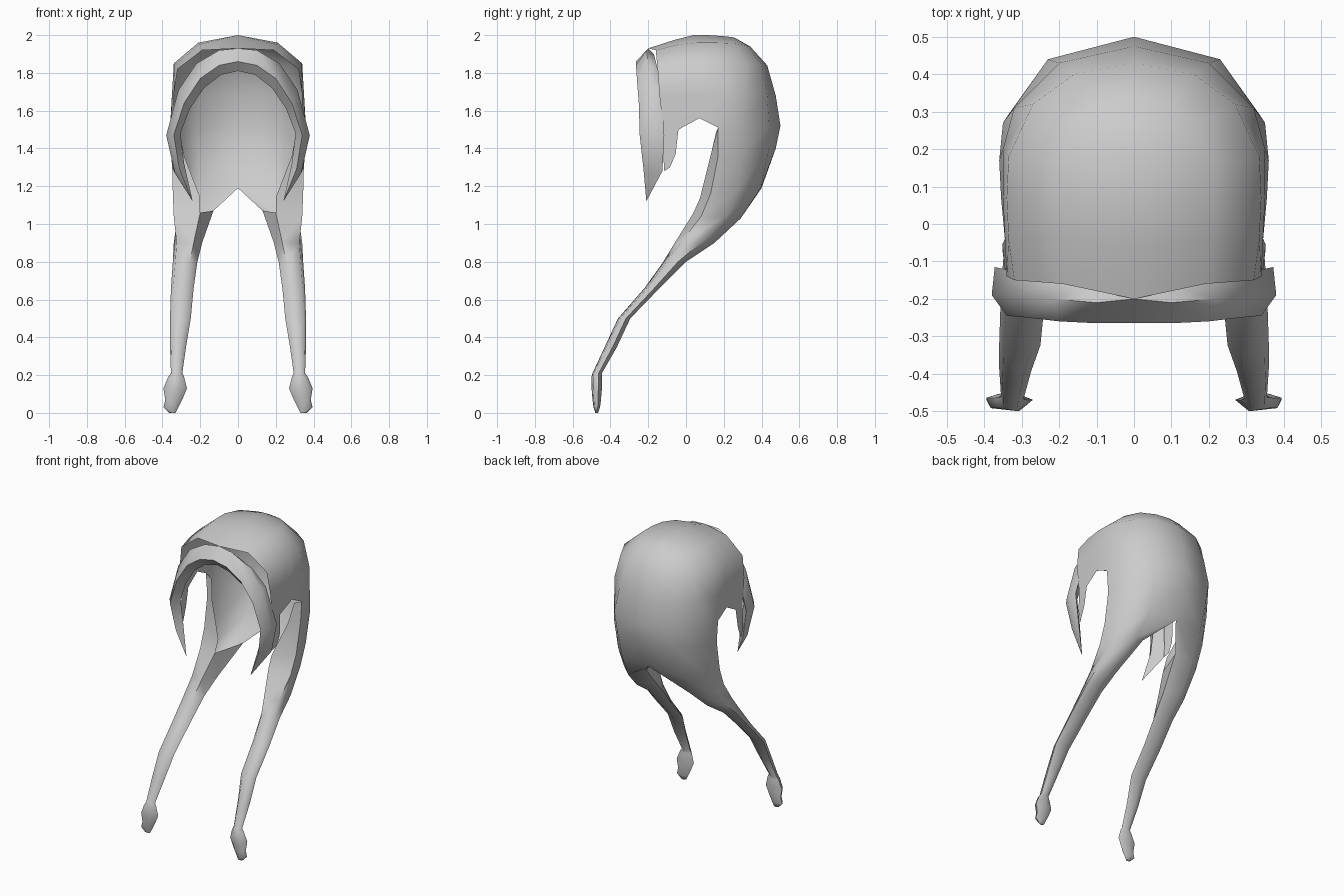
import bpy, bmesh

mat = bpy.data.materials.new("plain grey")
mat.diffuse_color = (0.6, 0.6, 0.6, 1)


def loft(bm, rows, closed=False):
    """Skin neighbouring rows of points with quads."""
    vs = [[bm.verts.new(p) for p in r] for r in rows]
    n = len(rows[0])
    for a, b in zip(vs, vs[1:]):
        for i in range(n if closed else n - 1):
            j = (i + 1) % n
            bm.faces.new((a[i], a[j], b[j], b[i]))
    return vs


def finish(name, bm, angle):
    """Mirror the half across x, weld the seam and smooth it."""
    bmesh.ops.remove_doubles(bm, verts=bm.verts, dist=0.0005)
    geo = bm.verts[:] + bm.edges[:] + bm.faces[:]
    bmesh.ops.mirror(bm, geom=geo, axis='X', merge_dist=0.0005)
    bmesh.ops.remove_doubles(bm, verts=bm.verts, dist=0.0005)
    bmesh.ops.recalc_face_normals(bm, faces=bm.faces)
    me = bpy.data.meshes.new(name)
    bm.to_mesh(me)
    bm.free()
    me.materials.append(mat)
    ob = bpy.data.objects.new(name, me)
    bpy.context.collection.objects.link(ob)
    bpy.ops.object.select_all(action='DESELECT')
    bpy.context.view_layer.objects.active = ob
    ob.select_set(True)
    bpy.ops.object.shade_smooth_by_angle(angle=angle)


# Hair cap: U-shaped rows from the crown ridge down to ear height,
# each running from the centre back round the side to the front edge
bm = bmesh.new()
ear_row = [(0, .5, 1.52), (.23, .44, 1.52), (.35, .27, 1.52), (.36, .17, 1.51),
           (.355, .07, 1.56), (.345, -.04, 1.50), (.34, -.12, 1.5)]
loft(bm, [
    [(0, .26, 1.985), (0, .24, 1.99), (0, .19, 1.995), (0, .12, 2), (0, .04, 2),
     (0, -.06, 1.975), (0, -.2, 1.93)],
    [(0, .34, 1.94), (.09, .32, 1.945), (.17, .26, 1.955), (.21, .16, 1.96),
     (.21, .06, 1.96), (.205, -.04, 1.95), (.19, -.16, 1.92)],
    [(0, .43, 1.84), (.16, .40, 1.84), (.27, .32, 1.84), (.335, .18, 1.85),
     (.34, .07, 1.85), (.335, -.04, 1.84), (.32, -.15, 1.82)],
    [(0, .475, 1.68), (.2, .43, 1.68), (.32, .31, 1.68), (.35, .2, 1.68),
     (.35, .07, 1.68), (.345, -.04, 1.68), (.34, -.14, 1.68)],
    ear_row])

# Sideburn in front of the ear
loft(bm, [ear_row[5:], [(.352, -.055, 1.37), (.345, -.12, 1.36)],
          [(.35, -.085, 1.3), (.335, -.115, 1.28)]])

# Back hair, curling in at its front edge
back = [ear_row[:4] + [(.31, .16, 1.49)],
        [(0, .475, 1.40), (.21, .44, 1.40), (.33, .3, 1.38), (.35, .17, 1.36), (.285, .13, 1.36)],
        [(0, .40, 1.19), (.2, .395, 1.19), (.32, .27, 1.18), (.345, .13, 1.16), (.2, .075, 1.14)]]
ring = [(.13, .24, 1.07), (.23, .29, 1.03), (.32, .21, 1.04), (.34, .08, 1.04), (.2, .04, 1.06)]
loft(bm, back + [ring])


# Long tail, ending in a small tuft: z, inner x, outer x, front y, back y
def section(z, x0, x1, yf, yb):
    w, d = x1 - x0, yb - yf
    return [(x0, yf + .55 * d, z), (x0 + .5 * w, yb, z), (x1, yf + .65 * d, z),
            (x1 - .1 * w, yf + .15 * d, z), (x0 + .3 * w, yf, z)]


tail = [(.9, .19, .34, -.06, .15), (.8, .215, .345, -.12, 0), (.66, .235, .355, -.22, -.14),
        (.5, .25, .36, -.36, -.295), (.35, .275, .36, -.43, -.365),
        (.21, .295, .355, -.495, -.445), (.19, .285, .37, -.5, -.445),
        (.13, .27, .395, -.5, -.445), (.07, .295, .385, -.495, -.45),
        (.03, .315, .395, -.49, -.455), (0, .33, .365, -.48, -.465)]
rings = loft(bm, [ring] + [section(*t) for t in tail], closed=True)
bm.faces.new(rings[-1])
finish("hair_cap_and_tails", bm, 1.2)

# Rolled fringe framing the face: back, outer, front and inner point per station
bm = bmesh.new()
fringe = [
    [(0, -.17, 1.9), (0, -.2, 1.93), (0, -.265, 1.86), (0, -.22, 1.81)],
    [(.1, -.165, 1.88), (.1, -.21, 1.92), (.1, -.265, 1.84), (.09, -.225, 1.79)],
    [(.21, -.15, 1.82), (.22, -.2, 1.85), (.2, -.26, 1.77), (.18, -.21, 1.72)],
    [(.3, -.13, 1.71), (.315, -.19, 1.71), (.285, -.25, 1.64), (.255, -.19, 1.61)],
    [(.372, -.115, 1.47), (.38, -.19, 1.47), (.34, -.245, 1.47), (.305, -.18, 1.48)],
    [(.34, -.125, 1.28), (.335, -.18, 1.27), (.31, -.225, 1.29), (.285, -.18, 1.32)],
    [(.24, -.21, 1.12)] * 4]
loft(bm, fringe, closed=True)
finish("fringe", bm, 1.2)
